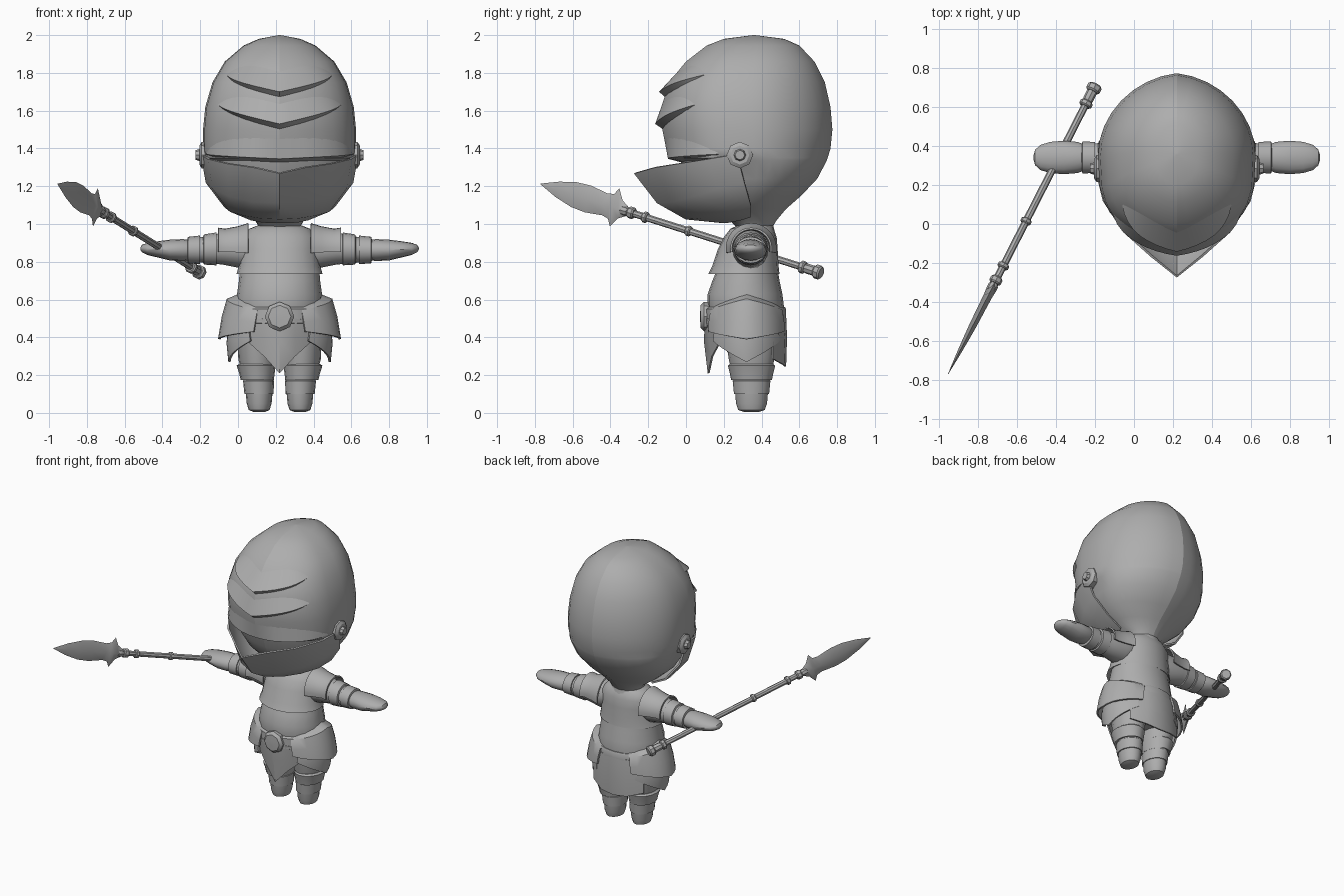
import bpy, bmesh, math
from mathutils import Vector

CX = 0.22  # centre line of the figure
grey = bpy.data.materials.new("plain_grey")
grey.diffuse_color = (0.42, 0.42, 0.42, 1)


def make(name, rows, closed=True, caps=True, mirror=False, thick=0, x=CX):
    """Skin a list of equal-length point rows into a tube or an open plate."""
    bm = bmesh.new()
    vs = [[bm.verts.new(p) for p in r] for r in rows]
    n = len(rows[0])
    for a, b in zip(vs, vs[1:]):
        for i in range(n if closed else n - 1):
            j = (i + 1) % n
            bm.faces.new((a[i], a[j], b[j], b[i]))
    if closed and caps:
        bm.faces.new(vs[0][::-1])
        bm.faces.new(vs[-1])
    bmesh.ops.remove_doubles(bm, verts=bm.verts, dist=1e-5)
    bmesh.ops.recalc_face_normals(bm, faces=bm.faces)
    me = bpy.data.meshes.new(name)
    bm.to_mesh(me)
    bm.free()
    me.materials.append(grey)
    ob = bpy.data.objects.new(name, me)
    ob.location.x = x
    bpy.context.collection.objects.link(ob)
    if mirror:
        ob.modifiers.new("mirror", 'MIRROR').use_clip = True
    if thick:
        m = ob.modifiers.new("thickness", 'SOLIDIFY')
        m.thickness, m.offset = thick, 0
    return ob


def ring(c, u, v, n=16):
    """Ellipse about c spanned by the vectors u and v."""
    c, u, v = Vector(c), Vector(u), Vector(v)
    return [c + u * math.cos(2 * math.pi * i / n) + v * math.sin(2 * math.pi * i / n) for i in range(n)]


def upright(z, rx, yf, yb, x=0, n=20):
    return ring((x, (yf + yb) / 2, z), (rx, 0, 0), (0, (yb - yf) / 2, 0), n)


# Helmet shell: z, half width, front y, back y
SHELL = [(2.0, .005, .355, .365), (1.98, .11, .2, .52), (1.945, .19, .11, .6), (1.86, .29, .0, .68),
         (1.75, .355, -.09, .735), (1.62, .393, -.13, .765), (1.5, .405, -.125, .775),
         (1.4, .405, -.105, .765), (1.35, .4, -.095, .75), (1.335, .39, -.03, .745),
         (1.24, .36, -.0, .695), (1.15, .3, .05, .61), (1.08, .22, .12, .53),
         (1.02, .13, .23, .48), (.97, .10, .28, .45)]


def shell_point(z, t, off=0):
    for a, b in zip(SHELL, SHELL[1:]):
        if a[0] >= z >= b[0]:
            k = (a[0] - z) / (a[0] - b[0])
            w, yf, yb = (a[i] + (b[i] - a[i]) * k for i in (1, 2, 3))
            break
    w, yf, yb = w + off, yf - off, yb + off
    yc = .47 * yf + .53 * yb
    s, c = abs(math.sin(t)), math.cos(t)
    if c > 0:
        y = yc - (yc - yf) * (.87 * c ** .6 + .13 * (1 - s))
    else:
        y = yc + (yb - yc) * (.9 * -c + .1 * (1 - s))
    return (w * math.sin(t), y, z)


helmet = make("helmet", [[shell_point(r[0], 2 * math.pi * i / 32) for i in range(32)] for r in SHELL])
for e in helmet.data.edges:
    if all(abs(helmet.data.vertices[v].co.x) < 1e-4 for v in e.vertices):
        e.use_edge_sharp = True


# Overlapping chevron ridges on the forehead and the brow above the eye slit
def ridge(name, z, rise, half, lip, drop):
    rows = [[], [], []]
    for i in range(-8, 9):
        f = abs(i) / 8
        t, zz, k = half * i / 8, z + rise * f, 1 - f ** 3
        rows[0].append(shell_point(zz + .1 * k + .005, t))
        rows[1].append(shell_point(zz, t, lip * k + .002))
        rows[2].append(shell_point(zz - drop * k - .004, t, -.004))
    make(name, rows, closed=False)


ridge("upper_forehead_ridge", 1.70, .09, 1.0, .035, .025)
ridge("lower_forehead_ridge", 1.53, .10, .98, .035, .025)
ridge("brow_ridge", 1.345, .025, 1.3, .02, .015)

# Pointed visor
make("visor", [
    [(0, -.27, 1.27), (.13, -.165, 1.3), (.27, -.04, 1.32), (.375, .12, 1.345), (.412, .27, 1.37)],
    [(0, -.15, 1.115), (.14, -.07, 1.12), (.265, .05, 1.15), (.35, .17, 1.19), (.385, .31, 1.22)],
    [(0, .0, 1.03), (.1, .06, 1.035), (.19, .14, 1.05), (.26, .24, 1.07), (.29, .345, 1.095)],
    [(0, .2, 1.01), (.05, .21, 1.01), (.1, .24, 1.015), (.15, .29, 1.025), (.18, .34, 1.04)]],
    closed=False, mirror=True, thick=.012)

# Octagonal visor hinges
make("visor_hinge", [ring((x, .285, 1.365), (0, r, 0), (0, 0, r), 8) for x, r in
     ((.36, .07), (.412, .07), (.425, .05), (.425, .032), (.445, .025))], mirror=True)

# Torso and breastplate
make("torso", [upright(*r) for r in
     ((.32, .15, .22, .45), (.4, .19, .17, .49), (.47, .22, .135, .51), (.55, .232, .115, .52),
      (.63, .225, .115, .51), (.7, .215, .14, .495), (.76, .21, .165, .485))])
make("breastplate", [upright(*r) for r in
     ((.745, .205, .16, .48), (.735, .228, .118, .495), (.78, .215, .14, .49), (.87, .205, .17, .485),
      (.93, .2, .2, .48), (.975, .16, .235, .465), (.995, .11, .28, .45))])
make("neck_collar", [upright(*r) for r in ((.96, .12, .26, .47), (1.0, .1, .28, .46), (1.05, .1, .28, .46))])

# Belt and octagonal buckle
make("belt", [upright(*r) for r in
     ((.465, .235, .115, .525), (.475, .245, .1, .53), (.55, .245, .1, .53), (.56, .235, .115, .525))])
make("buckle", [ring((0, y, .51), (r, 0, 0), (0, 0, r), 8) for y, r in
     ((.14, .076), (.095, .078), (.077, .06), (.075, .02))])


# Hip plates wrapping each side; rows give z at the ends, z at the middle, x and y radii
def side_plate(name, rows, spread):
    grid = []
    for z_end, z_mid, rx, ry in rows:
        row = []
        for i in range(-6, 7):
            a = math.radians(spread) * i / 6
            row.append((rx * math.cos(a), .32 + ry * math.sin(a), z_mid + (z_end - z_mid) * abs(i) / 6))
        grid.append(row)
    make(name, grid, closed=False, mirror=True, thick=.012)


side_plate("hip_plate", [(.56, .63, .2, .19), (.54, .6, .275, .205), (.48, .51, .3, .215), (.43, .39, .32, .215)], 65)
side_plate("lower_hip_plate", [(.47, .47, .265, .2), (.42, .37, .275, .205), (.38, .27, .265, .21)], 55)

# Pointed front and back skirt plates
make("front_skirt_plate", [
    [(0, .105, .5), (.08, .115, .5), (.16, .15, .49)],
    [(0, .1, .38), (.08, .125, .4), (.17, .17, .44)],
    [(0, .12, .21), (.08, .14, .3), (.18, .19, .39)]], closed=False, mirror=True, thick=.01)
make("back_skirt_plate", [
    [(0, .525, .52), (.1, .51, .52), (.18, .46, .51)],
    [(0, .53, .4), (.1, .52, .4), (.2, .46, .4)],
    [(0, .525, .245), (.1, .515, .255), (.2, .46, .285)]], closed=False, mirror=True, thick=.01)

# Legs: z, centre x, x radius, y radius
def leg(name, rows):
    make(name, [upright(z, rx, .347 - ry, .347 + ry, x, 16) for z, x, rx, ry in rows], mirror=True)


leg("leg", [(.005, .108, .03, .04), (.015, .108, .055, .07), (.05, .108, .066, .082), (.12, .108, .072, .088),
            (.2, .112, .08, .1), (.28, .118, .1, .12), (.42, .12, .105, .14)])
leg("knee_guard", [(.18, .115, .078, .1), (.175, .118, .088, .108), (.21, .12, .094, .115),
                   (.25, .124, .103, .125), (.26, .124, .09, .115)])
leg("shin_guard", [(.1, .108, .068, .085), (.1, .109, .077, .093), (.17, .111, .082, .1), (.18, .111, .07, .09)])

# Arms, cuffs and mitten hands: x, z, y radius, z radius
def arm(name, rows):
    make(name, [ring((x, .342, z), (0, ry, 0), (0, 0, rz)) for x, z, ry, rz in rows], mirror=True)


arm("upper_arm", [(.12, .88, .09, .09), (.2, .865, .095, .1), (.3, .87, .085, .085), (.38, .865, .076, .072),
                  (.48, .86, .066, .06)])
arm("elbow_cuff", [(.33, .868, .07, .07), (.335, .868, .09, .087), (.4, .865, .085, .08), (.405, .865, .07, .065)])
arm("wrist_cuff", [(.42, .863, .065, .06), (.42, .863, .08, .076), (.485, .862, .082, .07), (.49, .862, .06, .05)])
arm("hand", [(.46, .862, .06, .05), (.51, .862, .08, .058), (.58, .862, .086, .055), (.65, .866, .08, .042),
             (.7, .868, .065, .032), (.728, .87, .04, .02), (.737, .87, .01, .006)])

# Shoulder plates arching over the arms
make("shoulder_plate", [[(x, .345 + r * math.sin(a), .87 + r * math.cos(a)) for a in
     [math.radians(100) * i / 8 for i in range(-8, 9)]]
     for x, r in ((.165, .13), (.22, .113), (.29, .1), (.325, .106))], closed=False, mirror=True, thick=.01)

# Spear
TAIL, TIP = Vector((-.2, .71, .742)), Vector((-.955, -.77, 1.212))
d = (TIP - TAIL).normalized()
L = (TIP - TAIL).length
up = (Vector((0, 0, 1)) - d * d.z).normalized()
side = d.cross(up)


def turned(name, rows, n=8):
    make(name, [ring(TAIL + d * L * t, side * r, up * r, n) for t, r in rows], x=0)


turned("spear_shaft", [(0, .019), (.74, .019)])
for i, (t, r, w) in enumerate(((.008, .038, .012), (.062, .034, .009), (.035, .027, .02), (.47, .028, .008),
                               (.625, .03, .008), (.675, .032, .011), (.7, .026, .012))):
    turned("spear_band_%d" % (i + 1), [(t - w, r * .8), (t - w * .6, r), (t + w * .6, r), (t + w, r * .8)])

# Leaf blade with barbs: position along the spear, half width, half thickness
rows = []
for t, w, h in ((.69, .025, .025), (.715, .05, .025), (.735, .105, .022), (.748, .068, .022), (.77, .06, .021),
                (.83, .073, .019), (.88, .068, .015), (.94, .042, .009), (1, .002, .001)):
    c = TAIL + d * L * t
    rows.append([c + up * w, c + side * h, c - up * w, c - side * h])
make("spear_blade", rows, x=0)

# Bake modifiers, then smooth everything while keeping hard edges
bpy.ops.object.select_all(action='SELECT')
bpy.context.view_layer.objects.active = helmet
bpy.ops.object.convert(target='MESH')
bpy.ops.object.shade_smooth_by_angle(angle=math.radians(35))
